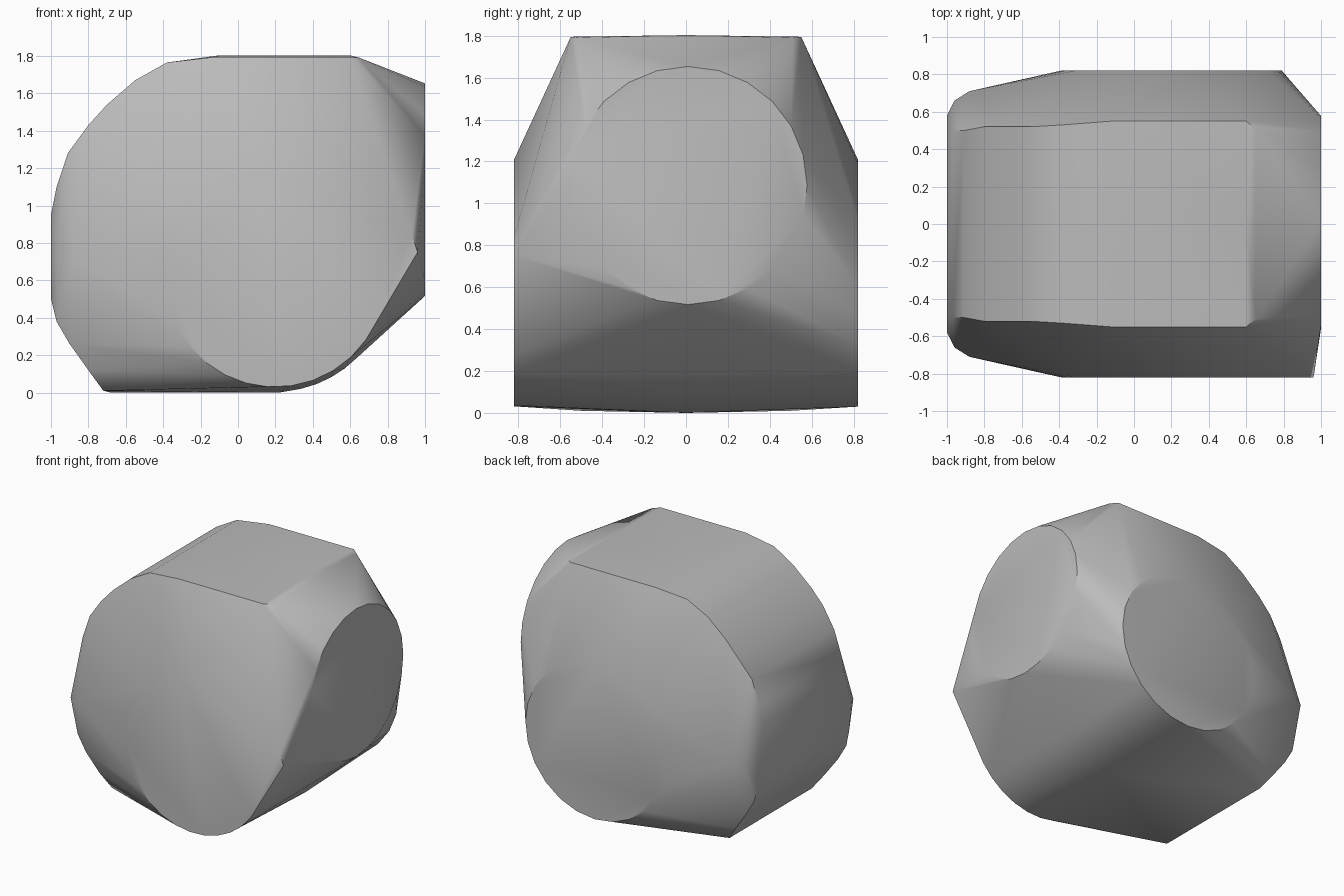
import bpy, bmesh, math

cube = bpy.data.objects.get("Cube")
if cube:
    bpy.data.objects.remove(cube, do_unlink=True)

grey = bpy.data.materials.new("stone_grey")
grey.use_nodes = True
colour = (0.5, 0.5, 0.5, 1)
grey.diffuse_color = colour
grey.node_tree.nodes["Principled BSDF"].inputs["Base Color"].default_value = colour


def arc(cx, cz, r, start, end, steps):
    """Points along a circular arc, angles in degrees."""
    angles = [math.radians(start + (end - start) * i / steps) for i in range(steps + 1)]
    return [(cx + r * math.cos(a), cz + r * math.sin(a)) for a in angles]


points = []

# front flat: round on the left and below, pulled to a corner on the right
front = arc(0.2, 0.62, 0.59, 90, 325, 20) + [(0.96, 0.75), (0.93, 0.84)]
points += [(x, -0.82, z) for x, z in front]

# back flat: full round
points += [(x, 0.82, z) for x, z in arc(0.2, 0.62, 0.59, 0, 345, 23)]

# right flat: round disc
points += [(1, y, z) for y, z in arc(0.01, 1.085, 0.568, 0, 345, 23)]

# left shell: profile (x, z, half width) mirrored front to back
shell = [
    (-0.12, 1.795, 0.55), (-0.38, 1.765, 0.53), (-0.55, 1.67, 0.52),
    (-0.7, 1.54, 0.52), (-0.8, 1.43, 0.52), (-0.91, 1.28, 0.5),
    (-0.97, 1.1, 0.5), (-1, 0.95, 0.5), (-1, 0.72, 0.58), (-1, 0.5, 0.55),
    (-0.97, 0.38, 0.56), (-0.9, 0.26, 0.56), (-0.8, 0.12, 0.54),
    (-0.72, 0.01, 0.5), (-0.96, 0.7, 0.66), (-0.88, 0.7, 0.71),
]
# top plate corners
shell += [(0.6, 1.795, 0.55), (0.65, 1.79, 0.51)]
for x, z, w in shell:
    points += [(x, -w, z), (x, w, z)]

# slight crown along the middle of the top and bottom, and the lower right curve
points += [(x, 0, 1.803) for x in (-0.1, 0.6)]
points += [(x, 0, 0) for x in (-0.68, 0.22)]
points += [(x, 0, z) for x, z in arc(0.2, 0.62, 0.615, 275, 315, 5)]

# wrap all outlines in one convex skin
bm = bmesh.new()
for p in points:
    bm.verts.new(p)
hull = bmesh.ops.convex_hull(bm, input=bm.verts)
unused = [v for v in bm.verts if not v.link_faces]
bmesh.ops.delete(bm, geom=unused, context='VERTS')
bmesh.ops.dissolve_limit(bm, angle_limit=math.radians(0.5), verts=bm.verts, edges=bm.edges)
bmesh.ops.recalc_face_normals(bm, faces=bm.faces)
mesh = bpy.data.meshes.new("faceted_stone")
bm.to_mesh(mesh)
bm.free()

stone = bpy.data.objects.new("faceted_stone", mesh)
bpy.context.collection.objects.link(stone)
mesh.materials.append(grey)
bpy.context.view_layer.objects.active = stone
stone.select_set(True)
bpy.ops.object.shade_smooth_by_angle(angle=math.radians(30))
